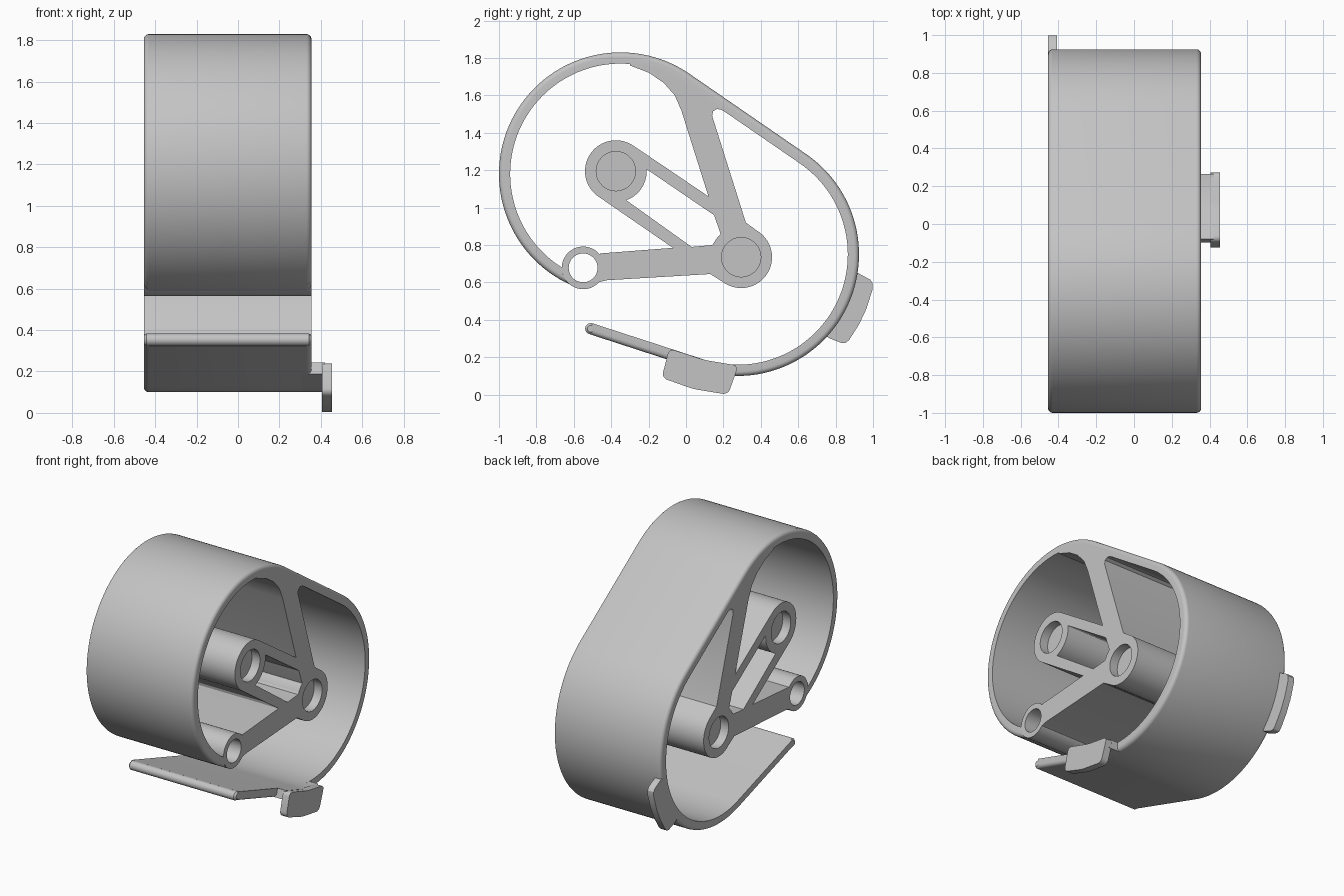
import bpy, bmesh, math
from mathutils import Vector

if "Cube" in bpy.data.objects:
    bpy.data.objects.remove(bpy.data.objects["Cube"])

grey = bpy.data.materials.new("plain grey")
grey.use_nodes = True
grey.diffuse_color = (0.55, 0.55, 0.55, 1)
grey.node_tree.nodes["Principled BSDF"].inputs["Base Color"].default_value = (0.55, 0.55, 0.55, 1)

X0, X1 = -0.455, 0.355            # width of the body
RADIUS, WALL = 0.65, 0.06
UPPER, LOWER = Vector((-0.35, 1.18)), Vector((0.275, 0.75))
HUB_A, HUB_B, HOOK = (-0.375, 1.195), (0.295, 0.735), (-0.55, 0.678)
SLOPE, TAIL = 55.5, -108          # normal angles of the two straight runs


def finish(name, bm):
    bmesh.ops.remove_doubles(bm, verts=bm.verts[:], dist=1e-5)
    bmesh.ops.recalc_face_normals(bm, faces=bm.faces[:])
    mesh = bpy.data.meshes.new(name)
    bm.to_mesh(mesh)
    bm.free()
    mesh.materials.append(grey)
    ob = bpy.data.objects.new(name, mesh)
    bpy.context.collection.objects.link(ob)
    bpy.ops.object.select_all(action='DESELECT')
    ob.select_set(True)
    bpy.context.view_layer.objects.active = ob
    bpy.ops.object.shade_smooth_by_angle(angle=math.radians(30))
    return ob


def prism(name, outline, x0, x1, corner=0):
    """Side outline (y, z) extruded across the width, corners optionally rounded."""
    bm = bmesh.new()
    face = bm.faces.new([bm.verts.new((x0, y, z)) for y, z in outline])
    if corner:
        bmesh.ops.bevel(bm, geom=bm.verts[:], offset=corner, segments=5,
                        profile=0.5, affect='VERTICES')
        face = bm.faces[:][0]
    out = bmesh.ops.extrude_face_region(bm, geom=[face])["geom"]
    moved = [v for v in out if isinstance(v, bmesh.types.BMVert)]
    bmesh.ops.translate(bm, verts=moved, vec=(x1 - x0, 0, 0))
    return finish(name, bm)


def turned(name, centre, profile, closed=False, steps=64):
    """Profile of (x, radius) turned about a crosswise axis."""
    bm = bmesh.new()
    rings = []
    for i in range(steps):
        a = math.tau * i / steps
        rings.append([bm.verts.new((x, centre[0] + r * math.cos(a), centre[1] + r * math.sin(a)))
                      for x, r in profile])
    n = len(profile)
    for i in range(steps):
        p, q = rings[i], rings[(i + 1) % steps]
        for j in range(n if closed else n - 1):
            k = (j + 1) % n
            bm.faces.new((p[j], p[k], q[k], q[j]))
    return finish(name, bm)


def arc(centre, start, end, step=2.5):
    """Points with outward normals along part of a circle."""
    n = max(2, round(abs(end - start) / step))
    path = []
    for i in range(n + 1):
        a = math.radians(start + (end - start) * i / n)
        nor = Vector((math.cos(a), math.sin(a)))
        path.append((centre + nor * RADIUS, nor))
    return path


def tail_point(length):
    p, nor = arc(LOWER, TAIL, TAIL)[0]
    return p + Vector((nor.y, -nor.x)) * length, nor


def band(name, path, x0, x1, wall=WALL, rnd=0.025):
    """Wall swept along the path, with rounded outer rims."""
    section = [(-wall, x0)]
    quarter = [i * math.pi / 10 for i in range(6)]
    if rnd:
        section += [(rnd * (math.sin(t) - 1), x0 + rnd * (1 - math.cos(t))) for t in quarter]
        section += [(rnd * (math.cos(t) - 1), x1 - rnd * (1 - math.sin(t))) for t in quarter]
    else:
        section += [(0, x0), (0, x1)]
    section.append((-wall, x1))
    bm = bmesh.new()
    rows = [[bm.verts.new((x, *(p + nor * d))) for d, x in section] for p, nor in path]
    n = len(section)
    for p, q in zip(rows, rows[1:]):
        for j in range(n):
            k = (j + 1) % n
            bm.faces.new((p[j], p[k], q[k], q[j]))
    bm.faces.new(rows[0])
    bm.faces.new(rows[-1])
    return finish(name, bm)


# Outer shell with its open tail
band("shell", arc(UPPER, 240, SLOPE) + arc(LOWER, SLOPE, TAIL) + [tail_point(0.623)], X0, X1)
band("shell_lip", arc(UPPER, 250, 239), X0, X1, wall=0.03)
tip, tip_normal = tail_point(0.623)
b = 0.012
turned("tail_tip", tip - tip_normal * WALL / 2,
       [(X0, 0), (X0, 0.03 - b), (X0 + b, 0.03), (X1 - b, 0.03), (X1, 0.03 - b), (X1, 0)], steps=32)

# Hubs with a shallow recess at each end, and the open hook tube
R, H, D = 0.165, 0.105, 0.06
hub = [(X0 + D, 0), (X0 + D, H), (X0, H), (X0, R), (X1, R), (X1, H), (X1 - D, H), (X1 - D, 0)]
turned("upper_hub", HUB_A, hub)
turned("lower_hub", HUB_B, hub)
turned("hook_tube", HOOK, [(X0, 0.077), (X0, 0.114), (X1, 0.114), (X1, 0.077)], closed=True)

# Webs joining the hubs, hook and shell
prism("upper_strut", [(0.40, 0.862), (0.32, 0.92), (0.14, 1.49), (0.145, 1.515), (0.165, 1.527),
                      (0.185, 1.525), (0.22, 1.505), (0.24, 1.525), (0.02, 1.68), (-0.1, 1.75),
                      (-0.3, 1.79), (-0.3, 1.76), (-0.2, 1.722), (-0.12, 1.668), (-0.06, 1.6),
                      (-0.025, 1.52), (0.12, 1.06), (0.15, 0.96), (0.185, 0.86), (0.25, 0.85)], X0, X1)
prism("upper_link", [(-0.275, 1.327), (0.12, 1.06), (0.17, 1.0), (0.15, 0.96),
                     (-0.21, 1.205), (-0.25, 1.24)], X0, X1)
prism("lower_link", [(-0.32, 1.04), (0.03, 0.79), (0.0, 0.76), (-0.07, 0.785),
                     (-0.468, 1.059), (-0.4, 1.075)], X0, X1)
prism("lower_arm", [(-0.46, 0.755), (-0.07, 0.785), (0.03, 0.79), (0.14, 0.80), (0.185, 0.86),
                    (0.17, 0.735), (0.2, 0.63), (0.19, 0.607), (0.13, 0.645), (-0.42, 0.612),
                    (-0.465, 0.602), (-0.468, 0.66)], X0, X1)

# Lower tab: a neck carrying on from the shell, and a plate hanging from it
band("tab_neck", arc(LOWER, -91, TAIL) + [tail_point(0.18)], X1 - 0.05, 0.42, rnd=0)
prism("lower_tab", [(-0.09, 0.247), (-0.13, 0.09), (0.04, 0.03), (0.225, 0.0),
                    (0.28, 0.155), (0.1, 0.185)], 0.405, 0.455, corner=0.03)

# Rear tab standing proud of the shell at the other rim
inner = [tuple(LOWER + n * (RADIUS - 0.02)) for p, n in arc(LOWER, -43, -9, 6)]
prism("rear_tab", inner + [(0.92, 0.65), (0.985, 0.615), (0.998, 0.595), (0.998, 0.565),
                           (0.965, 0.46), (0.925, 0.375), (0.872, 0.292), (0.855, 0.278),
                           (0.835, 0.275), (0.77, 0.30)], X0, X0 + 0.047)
